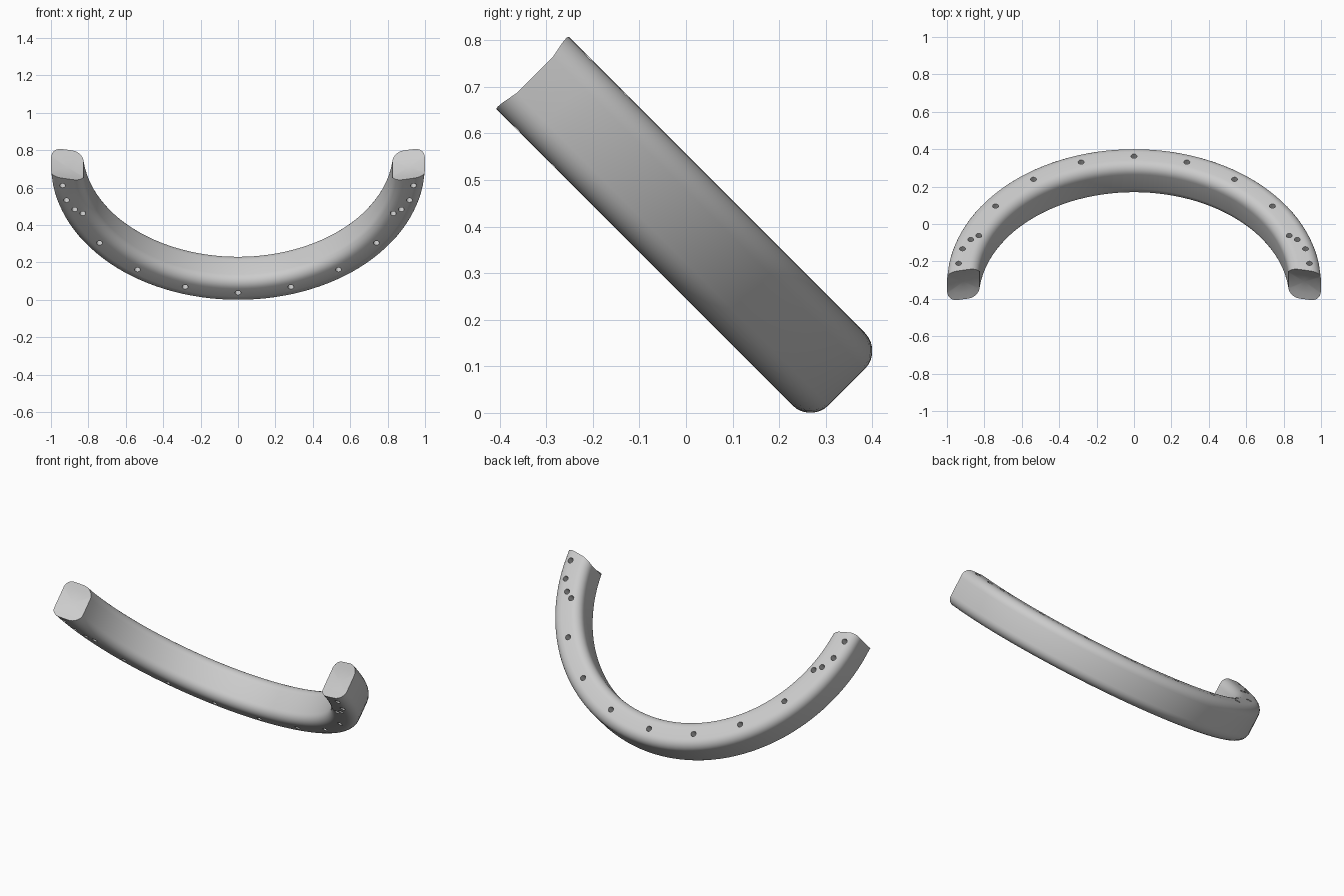
import bpy, bmesh, math
from mathutils import Vector, Matrix

if "Cube" in bpy.data.objects:
    bpy.data.objects.remove(bpy.data.objects["Cube"])

R_MID, HALF_W, HALF_T, CORNER = 0.915, 0.085, 0.11, 0.055
CENTRE_V, CENTRE_N = 0.795, 0.283
N_AXIS = Vector((0, 1, 1)).normalized()    # across the thickness of the band
V_AXIS = Vector((0, -1, 1)).normalized()   # up the leaning plane of the arc


def place(x, v, n):
    """Point in the leaning plane of the band."""
    return Vector((x, 0, 0)) + V_AXIS * v + N_AXIS * (n + CENTRE_N)


def section():
    """Rounded rectangle as (radial, thickness) offsets."""
    pts = []
    for k, (sr, sn) in enumerate([(1, 1), (-1, 1), (-1, -1), (1, -1)]):
        for i in range(8):
            a = math.radians(90 * k + 90 * i / 7)
            pts.append((sr * (HALF_W - CORNER) + CORNER * math.cos(a),
                        sn * (HALF_T - CORNER) + CORNER * math.sin(a)))
    return pts


def end_point(side, dr, n):
    """Slightly hollowed, slanted end surface."""
    r = R_MID + dr
    v = 0.745 + 0.2 * (r - 0.93) - 0.022 * (1 - (n / HALF_T) ** 2)
    return place(side * math.sqrt(r * r - (CENTRE_V - v) ** 2), v, n)


# Curved band: sweep the section along the arc, closing with hollow ends
prof = section()
rings = []
for f in (0.3, 0.65, 1.0):
    rings.append([end_point(-1, d * f, n * f) for d, n in prof])
STEPS = 56
for i in range(STEPS + 1):
    a = math.radians(-82 + 164 * i / STEPS)
    rings.append([place((R_MID + d) * math.sin(a),
                        CENTRE_V - (R_MID + d) * math.cos(a), n) for d, n in prof])
for f in (1.0, 0.65, 0.3):
    rings.append([end_point(1, d * f, n * f) for d, n in prof])

bm = bmesh.new()
loops = [[bm.verts.new(p) for p in ring] for ring in rings]
for a, b in zip(loops, loops[1:]):
    for j in range(len(a)):
        k = (j + 1) % len(a)
        bm.faces.new((a[j], a[k], b[k], b[j]))
for loop, side in ((loops[0], -1), (loops[-1], 1)):
    mid = bm.verts.new(end_point(side, 0, 0))
    for j in range(len(loop)):
        bm.faces.new((loop[j], loop[(j + 1) % len(loop)], mid))
bmesh.ops.recalc_face_normals(bm, faces=bm.faces)
mesh = bpy.data.meshes.new("curved_band")
bm.to_mesh(mesh)
bm.free()
band = bpy.data.objects.new("curved_band", mesh)
bpy.context.collection.objects.link(band)

grey = bpy.data.materials.new("plain grey")
grey.diffuse_color = (0.6, 0.6, 0.6, 1)
grey.use_nodes = True
grey.node_tree.nodes["Principled BSDF"].inputs["Base Color"].default_value = grey.diffuse_color
mesh.materials.append(grey)

# Peg holes: evenly spaced around the arc, plus a cluster near each end
holes = [(0.0, -0.12)]
for deg in (18, 36, 54):
    a = math.radians(deg)
    holes.append((R_MID * math.sin(a), CENTRE_V - R_MID * math.cos(a)))
holes += [(0.83, 0.48), (0.873, 0.51), (0.917, 0.58), (0.938, 0.69)]
holes += [(-x, v) for x, v in holes if x > 0]

bm = bmesh.new()
turn = N_AXIS.to_track_quat('Z', 'Y').to_matrix().to_4x4()
for x, v in holes:
    bmesh.ops.create_cone(bm, cap_ends=True, segments=16, radius1=0.016, radius2=0.016,
                          depth=0.4, matrix=Matrix.Translation(place(x, v, 0)) @ turn)
cut_mesh = bpy.data.meshes.new("hole_cutter")
bm.to_mesh(cut_mesh)
bm.free()
cutter = bpy.data.objects.new("hole_cutter", cut_mesh)
cutter.hide_render = True
bpy.context.collection.objects.link(cutter)

mod = band.modifiers.new("holes", 'BOOLEAN')
mod.operation = 'DIFFERENCE'
mod.solver = 'EXACT'
mod.object = cutter
bpy.context.view_layer.objects.active = band
band.select_set(True)
bpy.ops.object.modifier_apply(modifier=mod.name)
bpy.data.objects.remove(cutter)
bpy.ops.object.shade_smooth_by_angle(angle=math.radians(35))
